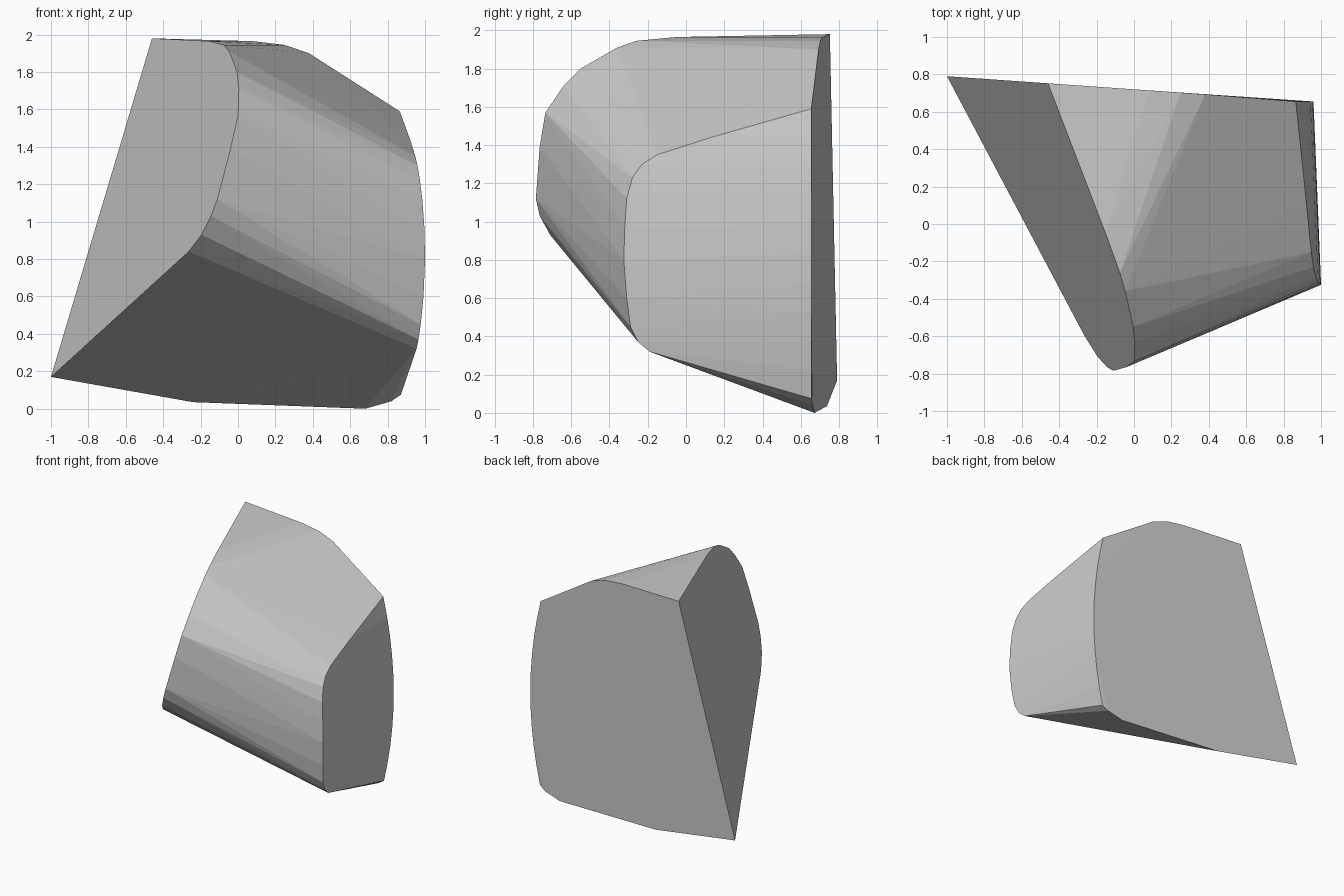
import bpy, bmesh, math

if "Cube" in bpy.data.objects:
    bpy.data.objects.remove(bpy.data.objects["Cube"])


# Rules for the three end faces of the body
def back_point(x, z):        # upright, slightly turned back face
    return (x, 0.72 - 0.07 * x, z)


def left_point(y, z):        # slanted flat left face
    return (-1 - 0.39 * (y - 0.79) + 0.29 * (z - 0.17), y, z)


def right_point(y, z):       # right face, gently bowed along its height
    return (0.96 + 0.04 * (0.65 - y) / 0.97 - 0.16 * (z - 0.82) ** 2, y, z)


# Back outline (x, z)
back = [(-1, 0.17), (-0.24, 0.035), (0.68, 0.0), (0.82, 0.04),
        (0.38, 1.90), (0.25, 1.945), (0.08, 1.965), (-0.46, 1.98)]

# Rounded outline of the left face (y, z)
left = [(-0.60, 0.84), (-0.71, 0.93), (-0.765, 1.03), (-0.785, 1.12),
        (-0.765, 1.39), (-0.735, 1.57), (-0.64, 1.71), (-0.55, 1.80),
        (-0.36, 1.91), (-0.26, 1.945), (-0.05, 1.965)]

# Rounded outline of the right face (y, z)
right = [(0.13, 1.44), (-0.15, 1.35), (-0.23, 1.30), (-0.28, 1.23),
         (-0.31, 1.12), (-0.32, 0.97), (-0.325, 0.80), (-0.31, 0.60),
         (-0.29, 0.45), (-0.25, 0.37), (-0.19, 0.32)]

points = [back_point(*p) for p in back]
points += [left_point(*p) for p in left]
points += [right_point(*p) for p in right]
# Bowed edge where the right face meets the back
points += [right_point(0.655, 0.075 + 1.515 * i / 10) for i in range(11)]

# Solid body wrapped around the three outlines
bm = bmesh.new()
for p in points:
    bm.verts.new(p)
hull = bmesh.ops.convex_hull(bm, input=bm.verts)
loose = {v for v in hull["geom_interior"] + hull["geom_unused"]
         if isinstance(v, bmesh.types.BMVert)}
bmesh.ops.delete(bm, geom=list(loose), context="VERTS")
bmesh.ops.dissolve_limit(bm, angle_limit=math.radians(1),
                         verts=bm.verts, edges=bm.edges)
bmesh.ops.recalc_face_normals(bm, faces=bm.faces)
mesh = bpy.data.meshes.new("body")
bm.to_mesh(mesh)
bm.free()

grey = bpy.data.materials.new("light grey")
grey.diffuse_color = (0.6, 0.6, 0.6, 1)
grey.use_nodes = True
grey.node_tree.nodes["Principled BSDF"].inputs["Base Color"].default_value = grey.diffuse_color
mesh.materials.append(grey)

body = bpy.data.objects.new("body", mesh)
bpy.context.collection.objects.link(body)
